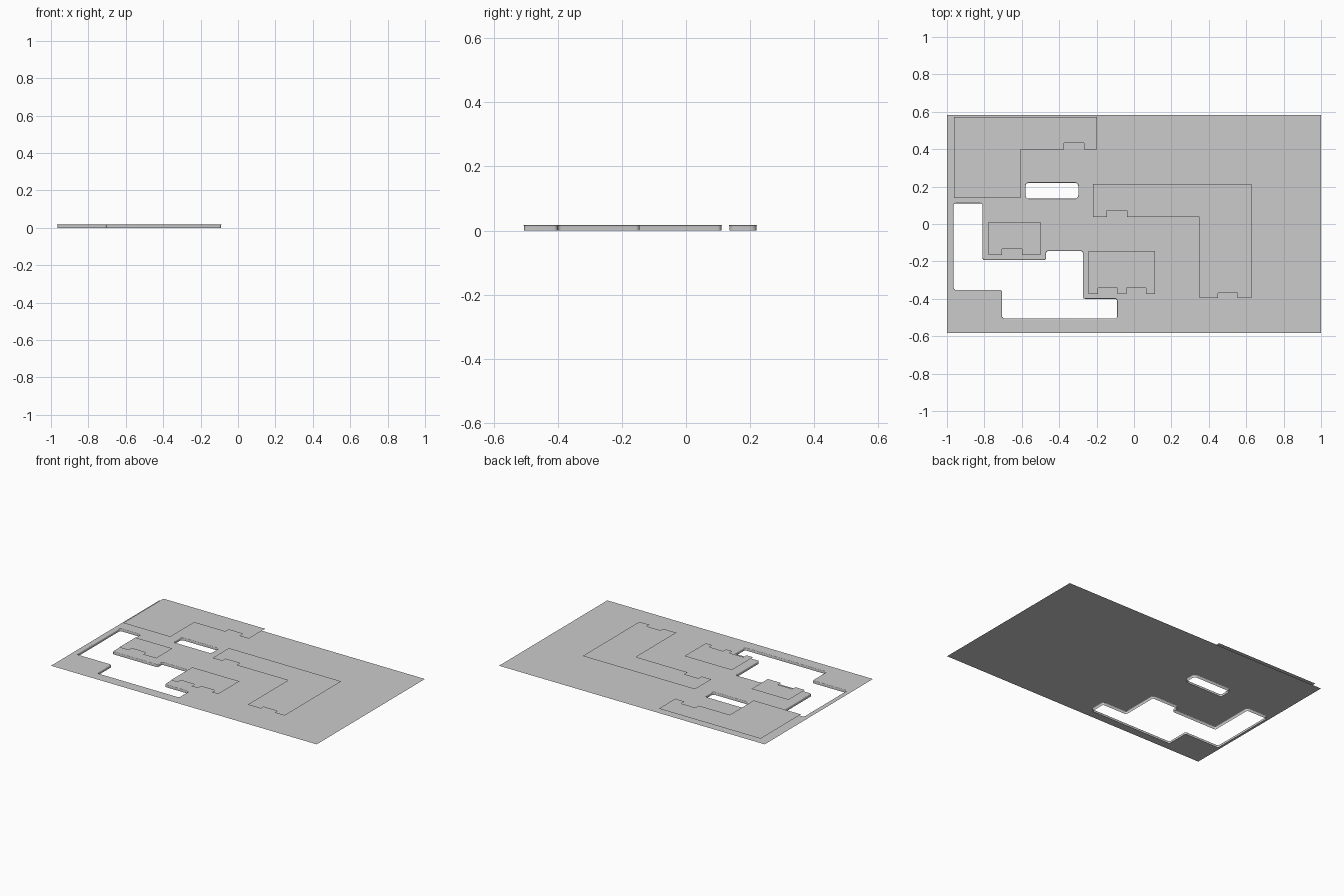
import bpy, bmesh, math
from mathutils import Vector

if "Cube" in bpy.data.objects:
    bpy.data.objects.remove(bpy.data.objects["Cube"])

GROUND_Z = 0.018   # height of the thin ground sheet
PLATE_Z = 0.043    # height of the floating flat plates

grey = bpy.data.materials.new("light_grey")
grey.diffuse_color = (0.6, 0.6, 0.6, 1)
grey.use_nodes = True
grey.node_tree.nodes["Principled BSDF"].inputs["Base Color"].default_value = grey.diffuse_color


def finish(bm, name):
    mesh = bpy.data.meshes.new(name)
    bm.to_mesh(mesh)
    bm.free()
    mesh.materials.append(grey)
    ob = bpy.data.objects.new(name, mesh)
    bpy.context.collection.objects.link(ob)
    return ob


def rounded(points, radius, offset, steps=5):
    """Counterclockwise outline with rounded corners, pushed outwards by offset."""
    pts = [Vector(p) for p in points]
    out = []
    for i, p in enumerate(pts):
        d1 = (p - pts[i - 1]).normalized()
        d2 = (pts[(i + 1) % len(pts)] - p).normalized()
        turn = 1 if d1.x * d2.y - d1.y * d2.x > 0 else -1
        centre = p - d1 * radius + d2 * radius
        for k in range(steps + 1):
            t = math.pi / 2 * k / steps
            n = d1 * math.sin(t) - d2 * math.cos(t)
            out.append(centre + n * (radius + turn * offset))
    return out


def ring(bm, points, z):
    return [bm.verts.new((p[0], p[1], z)) for p in points]


# Outlines of the two openings (counterclockwise)
large = [(-0.965, 0.11), (-0.965, -0.352), (-0.705, -0.352), (-0.705, -0.505),
         (-0.09, -0.505), (-0.09, -0.40), (-0.273, -0.40), (-0.273, -0.145),
         (-0.47, -0.145), (-0.47, -0.193), (-0.81, -0.193), (-0.81, 0.11)]
small = [(-0.58, 0.135), (-0.298, 0.135), (-0.298, 0.22), (-0.58, 0.22)]
openings = {"large_opening_wall": (large, 0.012), "small_opening_wall": (small, 0.018)}
LIP = 0.005

# Walls of the openings, with a rounded lip at the top
for name, (outline, radius) in openings.items():
    bm = bmesh.new()
    profile = [(0, 0)]
    for k in range(5):
        a = math.pi / 2 * k / 4
        profile.append((LIP * (1 - math.cos(a)), GROUND_Z - LIP * (1 - math.sin(a))))
    rings = [ring(bm, rounded(outline, radius, o), z) for o, z in profile]
    for lo, hi in zip(rings, rings[1:]):
        n = len(lo)
        for i in range(n):
            j = (i + 1) % n
            bm.faces.new((lo[i], hi[i], hi[j], lo[j]))
    ob = finish(bm, name)
    bpy.context.view_layer.objects.active = ob
    ob.select_set(True)
    bpy.ops.object.shade_smooth_by_angle(angle=math.radians(40))
    ob.select_set(False)

# Ground sheet with the two openings cut out
bm = bmesh.new()
loops = [[(-1, -0.582), (1, -0.582), (1, 0.582), (-1, 0.582)]]
loops += [rounded(o, r, LIP) for o, r in openings.values()]
edges = []
for loop in loops:
    vs = ring(bm, loop, GROUND_Z)
    edges += [bm.edges.new((vs[i - 1], vs[i])) for i in range(len(vs))]
bmesh.ops.triangle_fill(bm, use_beauty=True, use_dissolve=False,
                        edges=edges, normal=(0, 0, 1))
for f in bm.faces:
    f.normal_update()
    if f.normal.z < 0:
        f.normal_flip()
finish(bm, "ground_sheet")


def notch(x1, x2, y, depth):
    """Four points of a rectangular notch along an edge, from x1 to x2."""
    return [(x1, y), (x1, y + depth), (x2, y + depth), (x2, y)]


# Flat plates with notched edges, floating just above the ground
plates = {
    "back_left_plate": [(-0.963, 0.573), (-0.963, 0.14), (-0.608, 0.14), (-0.608, 0.397)]
        + notch(-0.373, -0.267, 0.397, 0.036) + [(-0.197, 0.397), (-0.197, 0.573)],
    "right_corner_plate": [(-0.218, 0.214), (-0.218, 0.037)]
        + notch(-0.145, -0.038, 0.037, 0.034) + [(0.35, 0.037), (0.35, -0.396)]
        + notch(0.45, 0.553, -0.396, 0.028) + [(0.628, -0.396), (0.628, 0.214)],
    "left_plate": [(-0.779, 0.01), (-0.779, -0.166)]
        + notch(-0.707, -0.60, -0.166, 0.032) + [(-0.50, -0.166), (-0.50, 0.01)],
    "middle_plate": [(-0.243, -0.145), (-0.243, -0.374)]
        + notch(-0.193, -0.087, -0.374, 0.032) + notch(-0.04, 0.065, -0.374, 0.032)
        + [(0.113, -0.374), (0.113, -0.145)],
}
for name, outline in plates.items():
    bm = bmesh.new()
    bm.faces.new(ring(bm, outline, PLATE_Z))
    finish(bm, name)
